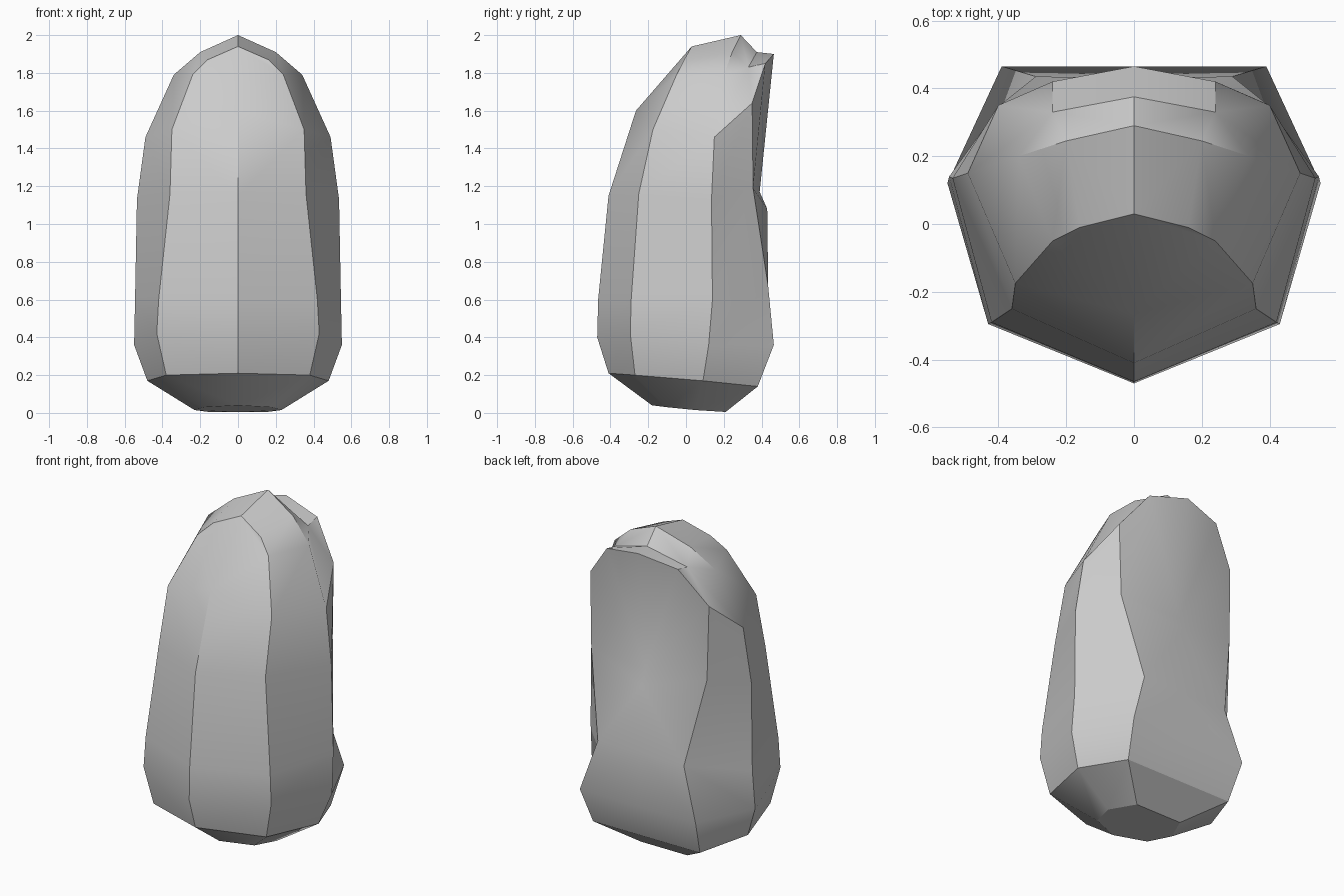
import bpy
import bmesh
from mathutils import Vector

default_cube = bpy.data.objects.get("Cube")
if default_cube:
    bpy.data.objects.remove(default_cube, do_unlink=True)

# Stone material
stone = bpy.data.materials.new("stone_grey")
stone.use_nodes = True
grey = (0.6, 0.6, 0.6, 1.0)
stone.diffuse_color = grey
stone.node_tree.nodes["Principled BSDF"].inputs["Base Color"].default_value = grey

bm = bmesh.new()


def column(points):
    """Make the vertices of one upright facet edge, listed from the base up."""
    return [bm.verts.new(Vector(p)) for p in points]


def centre_column(points):
    """Same, for an edge lying on the mirror plane."""
    return column([(0, y, z) for y, z in points])


def face(*verts):
    """Add a face, dropping repeated corners where columns meet."""
    corners = list(dict.fromkeys(verts))
    if len(corners) > 2:
        bm.faces.new(corners)


def skin(first, second):
    """Bridge two neighbouring columns with flat facets."""
    for a, b, c, d in zip(first, second, second[1:], first[1:]):
        face(a, b, c, d)


# Front ridge, rising to the crown
front = centre_column([(-.18, .04), (-.41, .21), (-.47, .4), (-.465, .6),
                       (-.41, 1.15), (-.265, 1.6), (.03, 1.94)])
crown = front[-1]
front.append(crown)

# Edge between the front and the flank
cheek = column([(.18, -.1, .03), (.38, -.27, .2), (.43, -.295, .42),
                (.42, -.29, .6), (.36, -.25, 1.16), (.35, -.175, 1.5),
                (.24, -.05, 1.79), (.16, -.01, 1.87)])

# Widest edge of the flank, curving over into the top ridge
flank = column([(.23, .05, .015), (.48, .09, .17), (.55, .12, .36),
                (.545, .14, .6), (.535, .135, 1.13), (.49, .15, 1.46),
                (.34, .2, 1.79), (.2, .245, 1.91)])

# Back corner, ending at the inner root of the rear lip
corner = column([(.155, .21, .005), (.36, .38, .14), (.39, .465, .36),
                 (.29, .435, .67), (.39, .355, 1.19), (.4, .35, 1.64),
                 (.24, .33, 1.83)])
lip_root = corner[-1]
corner.append(lip_root)

# Middle of the back, up to the ledge
back = centre_column([(.21, .005), (.38, .14), (.465, .36), (.43, .67), (.43, 1.08)])

# Top ridge, rear lip and the foot of the hollow above the ledge
apex, lip_middle, lip_tip, hollow_foot = centre_column(
    [(.29, 2), (.375, 1.91), (.465, 1.9), (.39, 1.17)])
lip_end = column([(.24, .42, 1.85)])[0]

# Facets around the body
skin(front, cheek)
skin(cheek, flank)
skin(flank, corner)
skin(corner[:len(back)], back)

# Base and top
face(front[0], back[0], corner[0], flank[0], cheek[0])
face(crown, cheek[-1], flank[-1], apex)
face(apex, flank[-1], lip_root, lip_middle)

# Rear lip, its end, the hollow and the ledge
shoulder, waist = corner[5], corner[4]
face(lip_middle, lip_root, lip_end, lip_tip)
face(lip_root, shoulder, lip_end)
face(lip_tip, lip_end, shoulder, waist, hollow_foot)
face(hollow_foot, waist, back[-1])

# Mirror the half body and close it along the middle
copied = bmesh.ops.duplicate(bm, geom=bm.verts[:] + bm.edges[:] + bm.faces[:])
for item in copied["geom"]:
    if isinstance(item, bmesh.types.BMVert):
        item.co.x = -item.co.x
bmesh.ops.remove_doubles(bm, verts=bm.verts[:], dist=0.0005)

# The base is one flat facet, so dissolve its middle seam
seam = [e for e in bm.edges if all(v.co.x == 0 and v.co.z < 0.05 for v in e.verts)]
bmesh.ops.dissolve_edges(bm, edges=seam, use_verts=False)
bmesh.ops.recalc_face_normals(bm, faces=bm.faces[:])

mesh = bpy.data.meshes.new("standing_stone")
bm.to_mesh(mesh)
bm.free()
mesh.materials.append(stone)

boulder = bpy.data.objects.new("standing_stone", mesh)
bpy.context.collection.objects.link(boulder)
bpy.ops.object.select_all(action="DESELECT")
boulder.select_set(True)
bpy.context.view_layer.objects.active = boulder
bpy.ops.object.shade_smooth_by_angle(angle=0.52)
